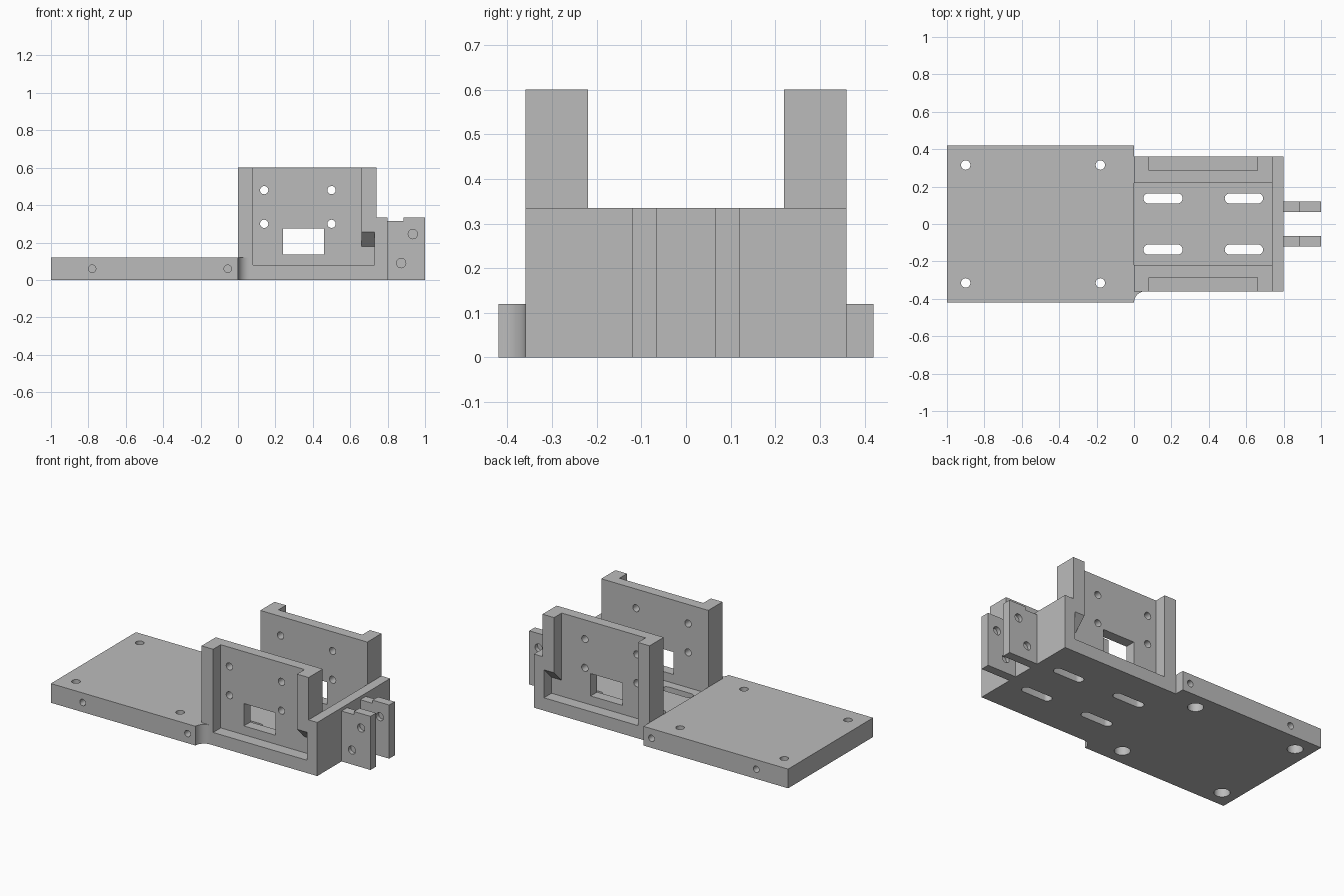
import bpy, bmesh
from math import cos, sin, pi

cube = bpy.data.objects.get("Cube")
if cube:
    bpy.data.objects.remove(cube, do_unlink=True)

grey = bpy.data.materials.new("plain_grey")
grey.use_nodes = True
colour = (0.5, 0.5, 0.5, 1)
grey.diffuse_color = colour
grey.node_tree.nodes["Principled BSDF"].inputs["Base Color"].default_value = colour


# Outlines
def rect(u0, u1, v0, v1):
    return [(u0, v0), (u1, v0), (u1, v1), (u0, v1)]


def arc(u, v, r, start, end, n):
    steps = [start + (end - start) * i / n for i in range(n + 1)]
    return [(u + r * cos(a), v + r * sin(a)) for a in steps]


def circle(u, v, r):
    return arc(u, v, r, 0, 2 * pi, 32)[:-1]


def slot(u0, u1, v, r):
    return arc(u1 - r, v, r, -pi / 2, pi / 2, 12) + arc(u0 + r, v, r, pi / 2, 3 * pi / 2, 12)


def prism(name, outline, axis, lo, hi):
    """Extrude an outline along one axis; the outline uses the other two in order."""
    place = {"x": lambda u, v, w: (w, u, v),
             "y": lambda u, v, w: (u, w, v),
             "z": lambda u, v, w: (u, v, w)}[axis]
    bm = bmesh.new()
    ends = [[bm.verts.new(place(u, v, w)) for u, v in outline] for w in (lo, hi)]
    bm.faces.new(ends[0])
    bm.faces.new(ends[1])
    n = len(outline)
    for i in range(n):
        j = (i + 1) % n
        bm.faces.new((ends[0][i], ends[0][j], ends[1][j], ends[1][i]))
    bmesh.ops.recalc_face_normals(bm, faces=bm.faces)
    mesh = bpy.data.meshes.new(name)
    bm.to_mesh(mesh)
    bm.free()
    mesh.materials.append(grey)
    obj = bpy.data.objects.new(name, mesh)
    bpy.context.collection.objects.link(obj)
    return obj


def cut(part, outline, axis, lo, hi):
    """Subtract a prism from a part."""
    cutter = prism("cutter", outline, axis, lo, hi)
    mod = part.modifiers.new("cut", "BOOLEAN")
    mod.operation = "DIFFERENCE"
    mod.solver = "EXACT"
    mod.object = cutter
    graph = bpy.context.evaluated_depsgraph_get()
    result = bpy.data.meshes.new_from_object(part.evaluated_get(graph))
    part.modifiers.clear()
    part.data = result
    bpy.data.objects.remove(cutter, do_unlink=True)


def span(side, a, b):
    return sorted((side * a, side * b))


# Mounting plate with a concave fillet at its front inner corner
outline = [(-1, 0.42), (-1, -0.42)] + arc(0.06, -0.42, 0.06, pi, pi / 2, 12)
outline += [(0.06, -0.36), (0, -0.36), (0, 0.42)]
outline = [p for i, p in enumerate(outline) if i == 0 or
           max(abs(p[0] - outline[i - 1][0]), abs(p[1] - outline[i - 1][1])) > 1e-5]
plate = prism("mounting_plate", outline, "z", 0, 0.12)
for side in (-1, 1):
    for x in (-0.9, -0.18):
        cut(plate, circle(x, side * 0.315, 0.025), "z", -0.1, 0.2)
        cut(plate, circle(x, side * 0.315, 0.045), "z", -0.1, 0.06)
    for x in (-0.78, -0.055):
        cut(plate, circle(x, 0.06, 0.02), "y", *span(side, 0.32, 0.5))

# Bracket: block hollowed to a floor, two side walls and a low end wall
bracket = prism("bracket", rect(0, 0.8, 0, 0.6), "y", -0.36, 0.36)
cut(bracket, rect(0.74, 1, 0.335, 1), "y", -1, 1)
cut(bracket, rect(-0.22, 0.22, 0.08, 1), "x", -0.1, 0.74)
for side in (-1, 1):
    # Outer recess, open at the top
    cut(bracket, rect(0.08, 0.66, 0.08, 1), "y", *span(side, 0.285, 0.5))
    # Pocket under the column with a sloped ceiling
    pocket = [(side * y, z) for y, z in
              ((0.285, 0.08), (0.4, 0.08), (0.4, 0.295), (0.285, 0.18))]
    cut(bracket, pocket, "x", 0.6, 0.73)
    for x0, x1 in ((0.05, 0.26), (0.485, 0.69)):
        cut(bracket, slot(x0, x1, side * 0.137, 0.027), "z", -0.1, 0.2)

# Windows and screw holes through both walls
cut(bracket, rect(0.24, 0.46, 0.135, 0.275), "y", -1, 1)
for x in (0.14, 0.5):
    for z in (0.3, 0.48):
        cut(bracket, circle(x, z, 0.022), "y", -1, 1)

# Hinge lugs with a shallow step on top and screw holes
step = [(0.8, 0), (1, 0), (1, 0.335), (0.885, 0.335), (0.885, 0.315), (0.8, 0.315)]
parts = [plate, bracket]
for name, side in (("front_lug", -1), ("back_lug", 1)):
    lug = prism(name, step, "y", *span(side, 0.065, 0.12))
    for x, z in ((0.935, 0.245), (0.872, 0.09)):
        for a, b in ((0, 0.09), (0.095, 0.2)):
            cut(lug, circle(x, z, 0.025), "y", *span(side, a, b))
    parts.append(lug)

# Smooth round holes, keep edges sharp
bpy.ops.object.select_all(action="DESELECT")
for part in parts:
    part.select_set(True)
bpy.context.view_layer.objects.active = plate
bpy.ops.object.shade_smooth_by_angle(angle=pi / 6)
